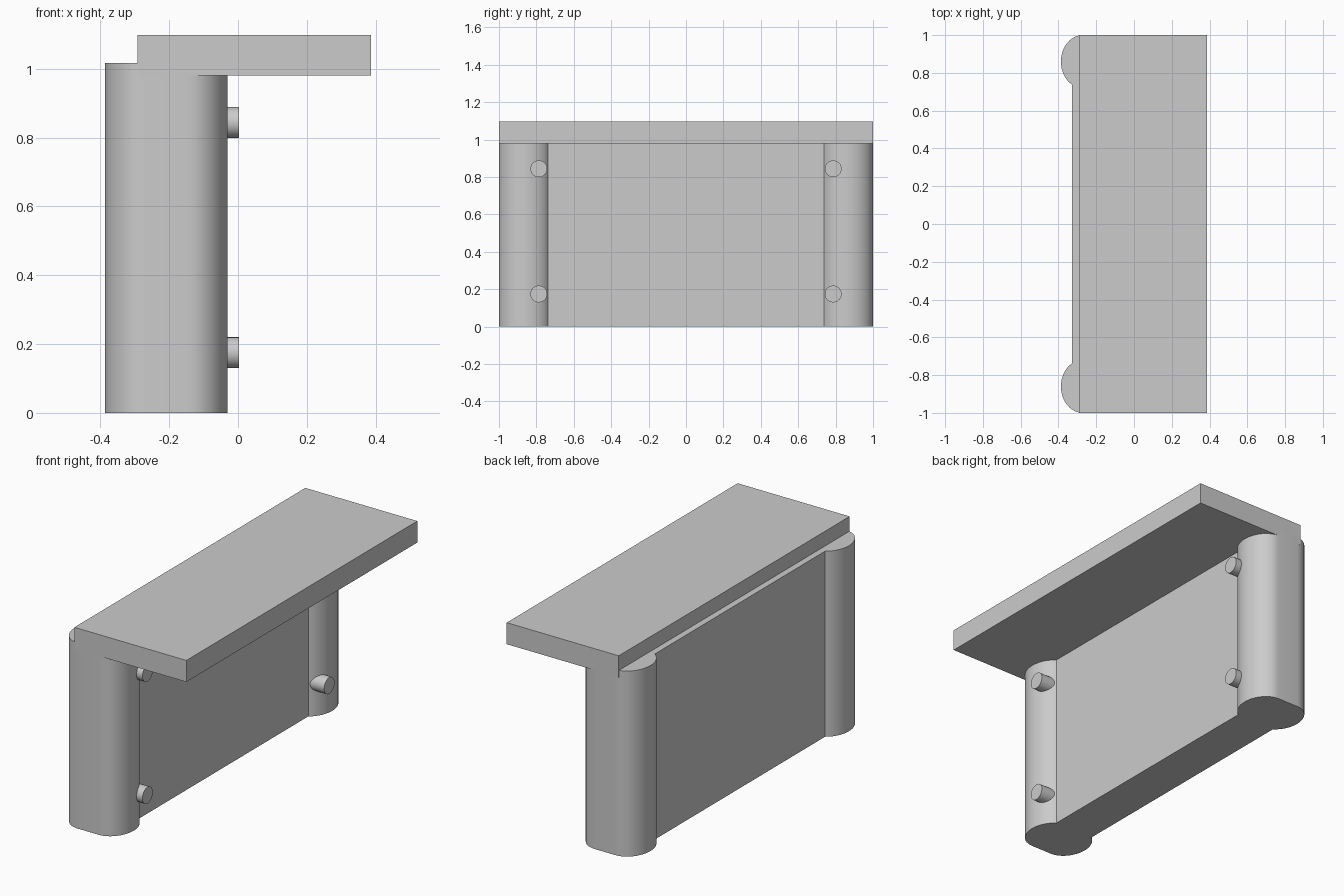
import bpy, bmesh, math

if "Cube" in bpy.data.objects:
    bpy.data.objects.remove(bpy.data.objects["Cube"], do_unlink=True)

grey = bpy.data.materials.new("plain grey")
grey.use_nodes = True
colour = (0.6, 0.6, 0.6, 1)
grey.diffuse_color = colour
grey.node_tree.nodes["Principled BSDF"].inputs["Base Color"].default_value = colour


def finish(obj, name, smooth=False):
    obj.name = name
    obj.data.materials.append(grey)
    if smooth:
        bpy.ops.object.select_all(action='DESELECT')
        obj.select_set(True)
        bpy.context.view_layer.objects.active = obj
        bpy.ops.object.shade_smooth_by_angle(angle=math.radians(30))


def box(name, low, high):
    bpy.ops.mesh.primitive_cube_add(size=1)
    obj = bpy.context.object
    for v in obj.data.vertices:
        v.co = [(a + b) / 2 + c * (b - a) for a, b, c in zip(low, high, v.co)]
    finish(obj, name)


def column(name, y, height):
    # Flat-sided oval: two rounded ends joined by straight front and back
    steps, rx, ry = 24, 0.115, 0.14
    outline = []
    for cx, start in ((-0.145, -math.pi / 2), (-0.272, math.pi / 2)):
        for i in range(steps + 1):
            a = start + math.pi * i / steps
            outline.append((cx + rx * math.cos(a), y + ry * math.sin(a), 0))
    bm = bmesh.new()
    base = bm.faces.new([bm.verts.new(p) for p in outline])
    top = bmesh.ops.extrude_face_region(bm, geom=[base])
    verts = [g for g in top["geom"] if isinstance(g, bmesh.types.BMVert)]
    bmesh.ops.translate(bm, verts=verts, vec=(0, 0, height))
    bmesh.ops.recalc_face_normals(bm, faces=bm.faces)
    mesh = bpy.data.meshes.new(name)
    bm.to_mesh(mesh)
    bm.free()
    obj = bpy.data.objects.new(name, mesh)
    bpy.context.collection.objects.link(obj)
    finish(obj, name, True)


def peg(name, y, z):
    # Horizontal pin with its root buried in the column
    x0, x1 = -0.12, 0.003
    bpy.ops.mesh.primitive_cylinder_add(
        vertices=32, radius=0.045, depth=x1 - x0,
        location=((x0 + x1) / 2, y, z), rotation=(0, math.pi / 2, 0))
    finish(bpy.context.object, name, True)


# Upright panel and overhanging top
box("upright_panel", (-0.327, -0.86, 0), (-0.09, 0.86, 1.017))
box("top_slab", (-0.292, -1, 0.98), (0.387, 1, 1.098))

# End columns with two pegs each
for side, s in (("front", -1), ("back", 1)):
    column(side + "_column", s * 0.86, 1.017)
    for level, z in (("lower", 0.175), ("upper", 0.844)):
        peg(f"{side}_{level}_peg", s * 0.787, z)
